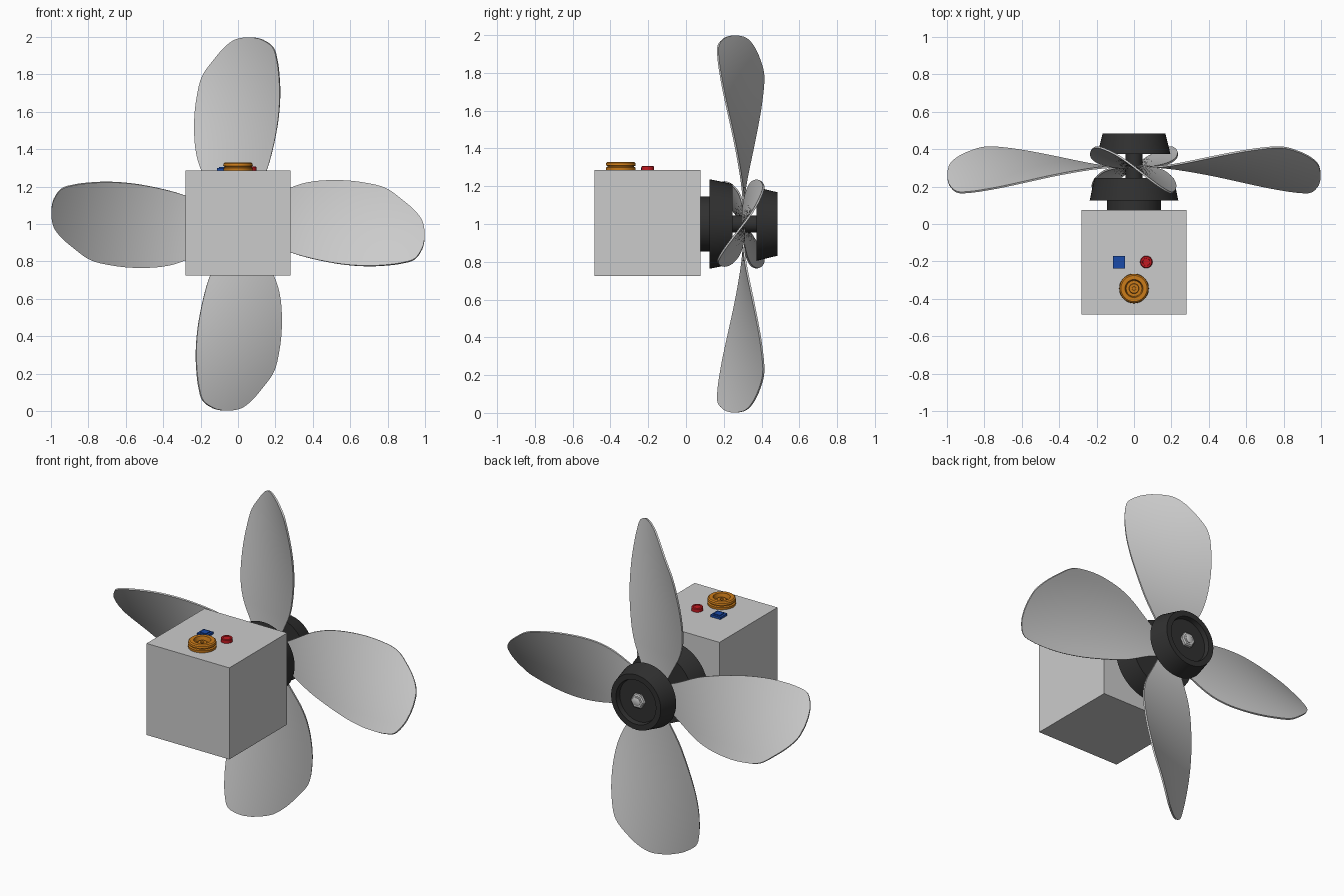
import bpy, bmesh, math
from mathutils import Matrix, Vector

if "Cube" in bpy.data.objects:
    bpy.data.objects.remove(bpy.data.objects["Cube"])


def material(name, rgb):
    m = bpy.data.materials.new(name)
    m.diffuse_color = (*rgb, 1)
    m.use_nodes = True
    m.node_tree.nodes["Principled BSDF"].inputs["Base Color"].default_value = m.diffuse_color
    return m


DARK = material("dark_rubber", (0.03, 0.03, 0.03))
ORANGE = material("orange", (0.60, 0.20, 0.01))
RED = material("red", (0.55, 0.01, 0.015))
BLUE = material("blue", (0.01, 0.07, 0.40))
TO_Y = Matrix.Translation((0, 0, 1)) @ Matrix.Rotation(-math.pi / 2, 4, 'X')


def finish(name, bm, mat=None, smooth=True):
    bmesh.ops.recalc_face_normals(bm, faces=bm.faces)
    me = bpy.data.meshes.new(name)
    bm.to_mesh(me)
    bm.free()
    ob = bpy.data.objects.new(name, me)
    bpy.context.collection.objects.link(ob)
    if mat:
        me.materials.append(mat)
    if smooth:
        bpy.ops.object.select_all(action='DESELECT')
        ob.select_set(True)
        bpy.context.view_layer.objects.active = ob
        bpy.ops.object.shade_smooth_by_angle(angle=math.radians(35))
    return ob


def lathe(name, profile, matrix, mat=None, sides=48):
    """Revolve (radius, height) points, closing both ends with flat caps."""
    bm = bmesh.new()
    rings = [[bm.verts.new(matrix @ Vector((r * math.cos(a), r * math.sin(a), h)))
              for a in (2 * math.pi * i / sides for i in range(sides))]
             for r, h in profile]
    for lo, hi in zip(rings, rings[1:]):
        for i in range(sides):
            j = (i + 1) % sides
            bm.faces.new((lo[i], lo[j], hi[j], hi[i]))
    bm.faces.new(rings[0])
    bm.faces.new(rings[-1])
    return finish(name, bm, mat, sides > 8)


def box(name, centre, size, mat=None):
    bm = bmesh.new()
    bmesh.ops.create_cube(bm, size=1, matrix=Matrix.Translation(centre) @ Matrix.Diagonal((*size, 1)))
    return finish(name, bm, mat, False)


# Motor housing
box("motor_housing", (0, -0.204, 1.005), (0.56, 0.56, 0.56))

# Drive collar, shaft and the two clamping hubs, turned about the y axis
lathe("drive_collar", [(0.145, 0.07), (0.145, 0.13)], TO_Y, DARK)
lathe("rear_hub", [(0.237, 0.125), (0.212, 0.245)], TO_Y, DARK)
lathe("shaft", [(0.045, 0.24), (0.045, 0.38)], TO_Y, DARK)
lathe("front_hub", [(0.195, 0.373), (0.168, 0.484), (0.135, 0.484), (0.13, 0.455)], TO_Y, DARK)
lathe("hub_nut", [(0.046, 0.455), (0.046, 0.47), (0.038, 0.476)], TO_Y, sides=6)
lathe("hub_bolt", [(0.024, 0.47), (0.024, 0.479), (0.018, 0.482)], TO_Y, sides=24)

# Blade outline: radius, left chord, right chord
OUTLINE = [(0.04, -0.06, 0.05), (0.15, -0.12, 0.09), (0.28, -0.195, 0.152),
           (0.40, -0.232, 0.19), (0.55, -0.246, 0.226), (0.68, -0.240, 0.246),
           (0.79, -0.217, 0.252), (0.88, -0.15, 0.248), (0.945, -0.085, 0.23),
           (0.985, -0.02, 0.165), (0.998, 0.05, 0.10)]


def spline(points, steps):
    """Catmull-Rom samples through the points."""
    p = [Vector(q) for q in points]
    p = [2 * p[0] - p[1]] + p + [2 * p[-1] - p[-2]]
    out = []
    for a, b, c, d in zip(p, p[1:], p[2:], p[3:]):
        for k in range(steps):
            t = k / steps
            out.append(0.5 * (2 * b + (c - a) * t + (2 * a - 5 * b + 4 * c - d) * t * t
                              + (3 * b - a - 3 * c + d) * t ** 3))
    return out + [p[-2]]


# Four twisted blades, pitch growing with radius
def blade(name, turn):
    bm = bmesh.new()
    cols = 12
    spin = Matrix.Translation((0, 0.305, 1)) @ Matrix.Rotation(turn, 4, 'Y')
    rows = []
    for r, left, right in spline(OUTLINE, 4):
        pitch = math.radians(43) * (r - 0.115)
        row = []
        for k in range(cols + 1):
            s = left + (right - left) * k / cols
            row.append(bm.verts.new(spin @ Vector((s * math.cos(pitch), -s * math.sin(pitch), r))))
        rows.append(row)
    for lo, hi in zip(rows, rows[1:]):
        for k in range(cols):
            bm.faces.new((lo[k], lo[k + 1], hi[k + 1], hi[k]))
    ob = finish(name, bm)
    mod = ob.modifiers.new("thickness", 'SOLIDIFY')
    mod.thickness = 0.01
    mod.offset = 0
    bpy.ops.object.modifier_apply(modifier=mod.name)
    bpy.ops.object.shade_smooth_by_angle(angle=math.radians(35))


for i in range(4):
    blade(f"blade_{i + 1}", i * math.pi / 2)

# Controls on top of the housing
TOP = 1.285
lathe("dial", [(0.078, 0), (0.079, 0.014), (0.071, 0.018), (0.071, 0.022), (0.079, 0.026),
               (0.077, 0.038), (0.070, 0.044), (0.048, 0.044), (0.042, 0.018),
               (0.027, 0.018), (0.025, 0.03), (0.011, 0.03), (0.010, 0.024)],
      Matrix.Translation((0, -0.345, TOP)), ORANGE)
lathe("round_button", [(0.033, 0), (0.033, 0.019), (0.029, 0.023), (0.020, 0.023), (0.019, 0.020)],
      Matrix.Translation((0.066, -0.203, TOP)), RED, 32)
box("square_button", (-0.08, -0.204, TOP + 0.007), (0.066, 0.066, 0.014), BLUE)
box("square_button_cap", (-0.08, -0.204, TOP + 0.012), (0.042, 0.042, 0.014), BLUE)
